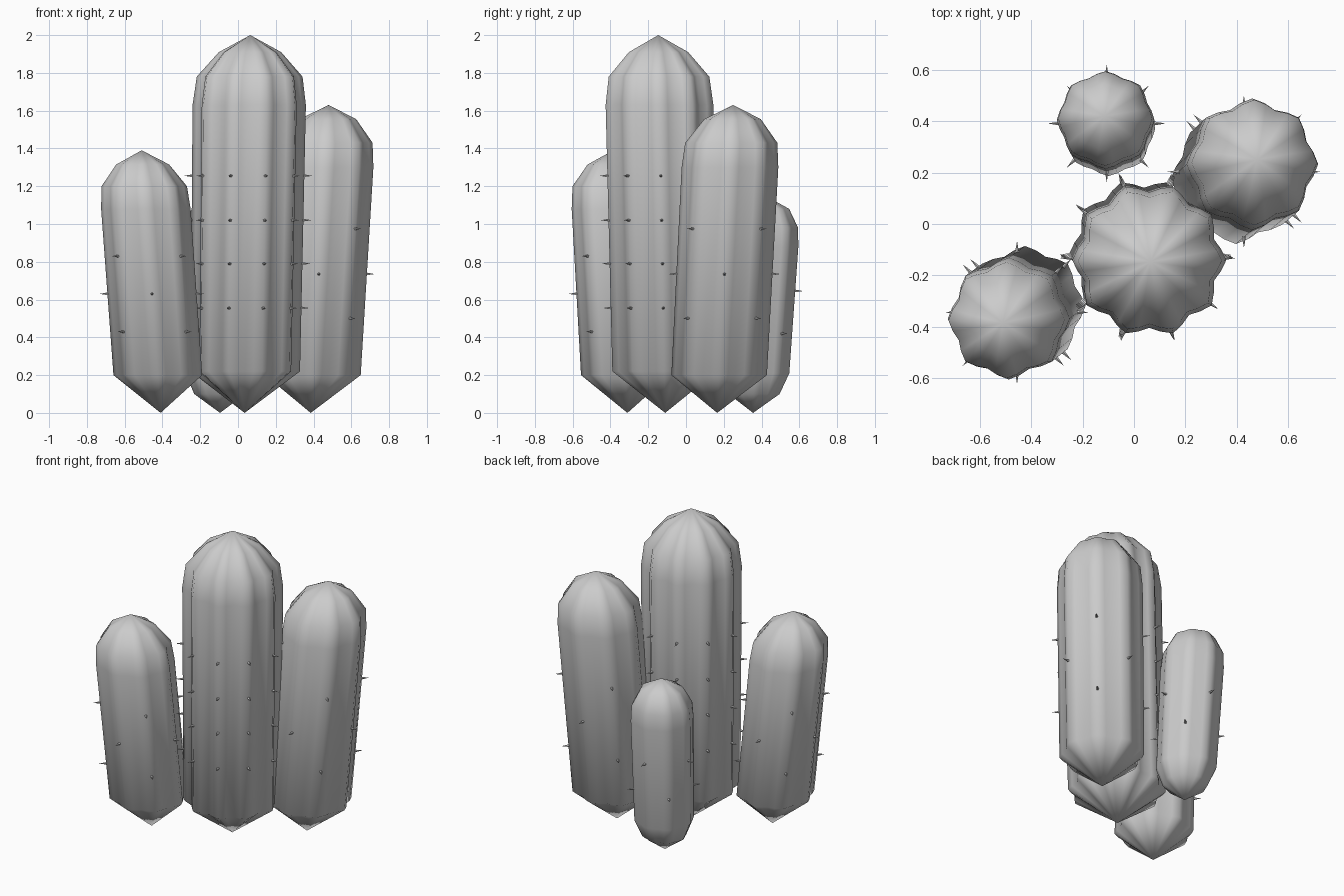
import bpy, bmesh
from math import cos, sin, pi
from mathutils import Matrix, Vector

if "Cube" in bpy.data.objects:
    bpy.data.objects.remove(bpy.data.objects["Cube"])


def axis_point(base, top, z):
    # point on the leaning centre line at height z
    return Vector(base).lerp(Vector(top), z / top[2])


def radius_at(profile, z):
    for (r0, z0), (r1, z1) in zip(profile, profile[1:]):
        if z0 <= z <= z1:
            return r0 + (r1 - r0) * (z - z0) / (z1 - z0)
    return 0


def finish(name, bm, smooth):
    bmesh.ops.recalc_face_normals(bm, faces=bm.faces)
    mesh = bpy.data.meshes.new(name)
    bm.to_mesh(mesh)
    bm.free()
    for p in mesh.polygons:
        p.use_smooth = smooth
    obj = bpy.data.objects.new(name, mesh)
    bpy.context.collection.objects.link(obj)
    return obj


def column(name, base, top, profile, ribs, depth):
    # ribbed, leaning column: rings of a wavy section between two pointed tips
    bm = bmesh.new()
    n = ribs * 4
    rings = []
    for r, z in profile[1:-1]:
        c = axis_point(base, top, z)
        ring = []
        for i in range(n):
            a = 2 * pi * i / n
            rr = r * (1 - depth * (1 - cos(ribs * a)) / 2)
            ring.append(bm.verts.new((c.x + rr * cos(a), c.y + rr * sin(a), z)))
        rings.append(ring)
    low, high = bm.verts.new(base), bm.verts.new(top)
    for i in range(n):
        j = (i + 1) % n
        bm.faces.new((low, rings[0][j], rings[0][i]))
        bm.faces.new((high, rings[-1][i], rings[-1][j]))
        for a, b in zip(rings, rings[1:]):
            bm.faces.new((a[i], a[j], b[j], b[i]))
    finish(name, bm, True)


def spines(name, base, top, profile, ribs, even, odd):
    # small cones standing out from the rib crests
    bm = bmesh.new()
    for k in range(ribs):
        a = 2 * pi * k / ribs
        d = Vector((cos(a), sin(a), 0))
        for z in (odd if k % 2 else even):
            p = axis_point(base, top, z) + d * (radius_at(profile, z) + 0.015)
            rot = d.to_track_quat('Z', 'Y').to_matrix().to_4x4()
            bmesh.ops.create_cone(bm, cap_ends=True, segments=5, radius1=0.01,
                                  radius2=0, depth=0.055,
                                  matrix=Matrix.Translation(p) @ rot)
    finish(name, bm, False)


main_z = (0.555, 0.79, 1.02, 1.255)
# name, base tip, top tip, (radius, height) profile, ribs, rib depth, spine heights
plants = [
    ("main", (0.035, -0.11, 0), (0.065, -0.147, 2.0),
     [(0, 0), (0.29, 0.22), (0.30, 1.63), (0.28, 1.78), (0.165, 1.91), (0, 2.0)],
     10, 0.12, main_z, main_z),
    ("left", (-0.41, -0.31, 0), (-0.51, -0.385, 1.39),
     [(0, 0), (0.235, 0.2), (0.237, 1.08), (0.226, 1.2), (0.14, 1.315), (0, 1.39)],
     8, 0.11, (0.63,), (0.43, 0.83)),
    ("right", (0.385, 0.165, 0), (0.48, 0.25, 1.63),
     [(0, 0), (0.253, 0.2), (0.256, 1.3), (0.244, 1.43), (0.15, 1.555), (0, 1.63)],
     8, 0.11, (0.735,), (0.5, 0.975)),
    ("back", (-0.095, 0.355, 0), (-0.115, 0.42, 1.15),
     [(0, 0), (0.135, 0.1), (0.18, 0.21), (0.19, 0.88), (0.183, 0.98),
      (0.13, 1.08), (0, 1.15)],
     8, 0.08, (0.645,), (0.42,)),
]

for name, base, top, prof, ribs, depth, even, odd in plants:
    column(name + "_column", base, top, prof, ribs, depth)
    spines(name + "_spines", base, top, prof, ribs, even, odd)
